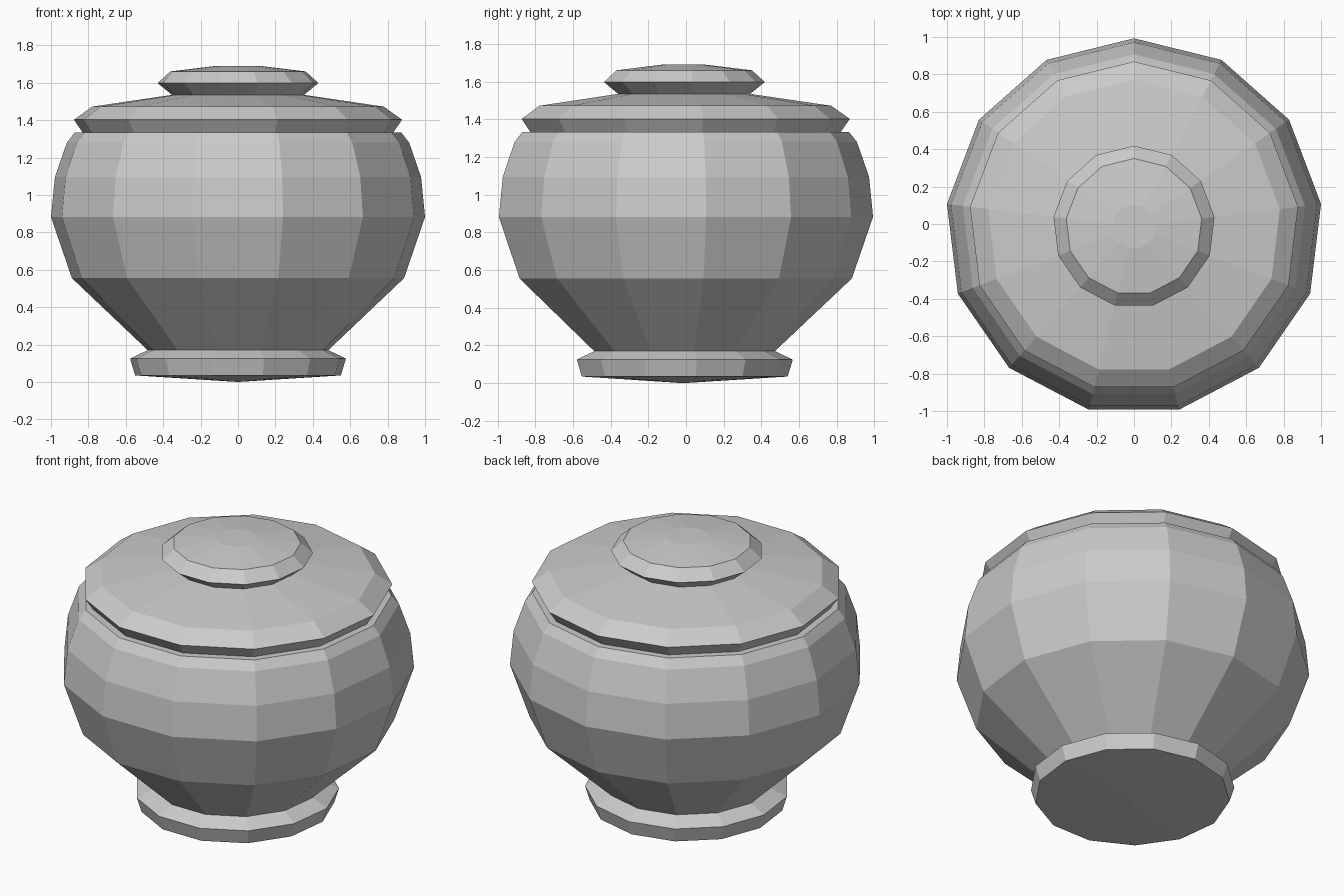
import bpy, bmesh
from math import sin, cos, pi, radians

if "Cube" in bpy.data.objects:
    bpy.data.objects.remove(bpy.data.objects["Cube"])

SIDES = 13
START = radians(90)                      # one corner points straight back
SCALE = 1 / cos(pi / (2 * SIDES))        # half-width on the grid -> corner radius
AXIS_Y = -0.0147                         # odd side count: axis sits off the box centre


def lathe(name, profile):
    """Spin (half-width, z) points, listed bottom to top, into a flat-faced part."""
    bm = bmesh.new()
    rings = []
    for w, z in profile:
        if w == 0:
            rings.append([bm.verts.new((0, AXIS_Y, z))])
            continue
        r = w * SCALE
        rings.append([bm.verts.new((r * cos(START + 2 * pi * i / SIDES),
                                    AXIS_Y + r * sin(START + 2 * pi * i / SIDES), z))
                      for i in range(SIDES)])
    for a, b in zip(rings, rings[1:]):
        for i in range(SIDES):
            j = (i + 1) % SIDES
            if len(a) == 1:
                bm.faces.new((a[0], b[j], b[i]))
            elif len(b) == 1:
                bm.faces.new((a[i], a[j], b[0]))
            else:
                bm.faces.new((a[i], a[j], b[j], b[i]))
    mesh = bpy.data.meshes.new(name)
    bm.to_mesh(mesh)
    bm.free()
    obj = bpy.data.objects.new(name, mesh)
    bpy.context.collection.objects.link(obj)
    return obj


# Foot with shallow pointed underside
lathe("foot", [(0, 0), (0.55, 0.035), (0.577, 0.125), (0.483, 0.17)])

# Round body, ending in a narrow rim ledge under the lid
lathe("body", [(0.483, 0.17), (0.888, 0.555), (1.0, 0.882), (0.979, 1.095),
               (0.915, 1.28), (0.873, 1.333), (0.83, 1.333)])

# Lid with flared edge
lathe("lid", [(0.83, 1.333), (0.877, 1.402), (0.78, 1.472), (0.353, 1.535)])

# Knob on top
lathe("knob", [(0.353, 1.535), (0.43, 1.598), (0.362, 1.66), (0.117, 1.69), (0, 1.69)])
